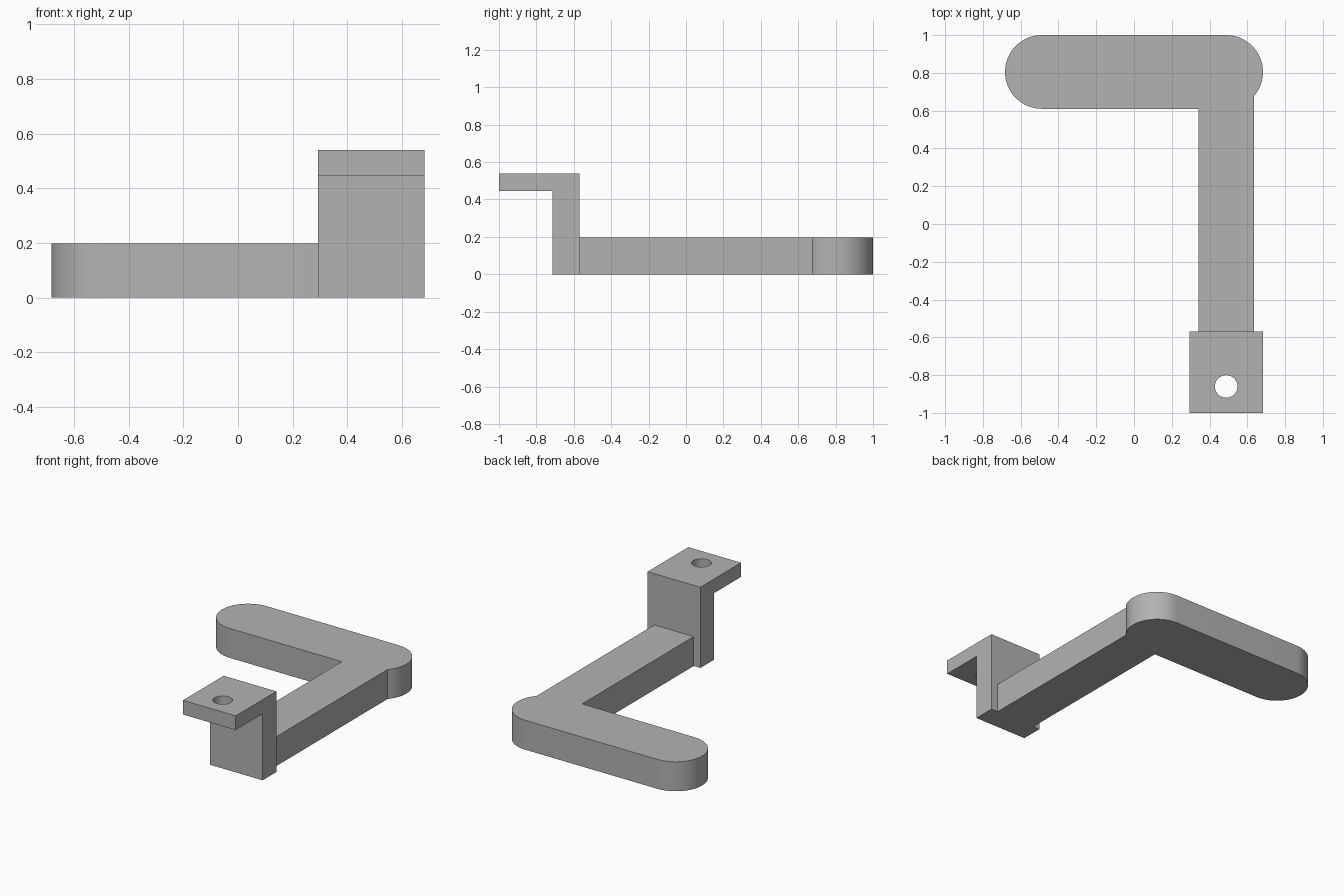
import bpy, bmesh
from math import cos, sin, radians, degrees, acos
from mathutils import Matrix, Vector

if "Cube" in bpy.data.objects:
    bpy.data.objects.remove(bpy.data.objects["Cube"], do_unlink=True)

grey = bpy.data.materials.new("plain grey")
grey.use_nodes = True
COLOUR = (0.45, 0.45, 0.45, 1)
grey.diffuse_color = COLOUR
grey.node_tree.nodes["Principled BSDF"].inputs["Base Color"].default_value = COLOUR


def prism(name, outline, depth):
    """Extrude a closed outline of 3D points along a depth vector."""
    bm = bmesh.new()
    face = bm.faces.new([bm.verts.new(p) for p in outline])
    top = bmesh.ops.extrude_face_region(bm, geom=[face])["geom"]
    bmesh.ops.translate(bm, vec=Vector(depth),
                        verts=[g for g in top if isinstance(g, bmesh.types.BMVert)])
    bmesh.ops.recalc_face_normals(bm, faces=bm.faces)
    mesh = bpy.data.meshes.new(name)
    bm.to_mesh(mesh)
    bm.free()
    obj = bpy.data.objects.new(name, mesh)
    bpy.context.collection.objects.link(obj)
    mesh.materials.append(grey)
    return obj


def arc(cx, cy, r, start, end, steps):
    angles = [radians(start + (end - start) * i / steps) for i in range(steps + 1)]
    return [(cx + r * cos(a), cy + r * sin(a), 0) for a in angles]


def smooth(obj):
    bpy.ops.object.select_all(action='DESELECT')
    obj.select_set(True)
    bpy.context.view_layer.objects.active = obj
    bpy.ops.object.shade_smooth_by_angle(angle=radians(30))


# Main dimensions
R = 0.195            # rounded grip radius
AXIS = 0.488         # x of the shank centre and grip end centres
GRIP_Y = 0.805
HALF = 0.146         # half width of the shank
HEIGHT = 0.197
BACK, FRONT = -0.57, -0.715   # bracket wall

# Rounded grip and straight shank share one flat outline
meet = -degrees(acos(HALF / R))
outline = arc(AXIS, GRIP_Y, R, meet, 90, 24)
outline += arc(-AXIS, GRIP_Y, R, 90, 270, 32)
outline += [(AXIS - HALF, GRIP_Y - R, 0), (AXIS - HALF, BACK, 0), (AXIS + HALF, BACK, 0)]
handle = prism("grip_and_shank", outline, (0, 0, HEIGHT))
smooth(handle)

# Stepped bracket: upright wall with a forward flange
step = [(FRONT, 0), (BACK, 0), (BACK, 0.54), (-1, 0.54), (-1, 0.445), (FRONT, 0.445)]
bracket = prism("mounting_bracket", [(AXIS - R, y, z) for y, z in step], (2 * R, 0, 0))

# Round screw hole through the flange
cutter = prism("hole_cutter", arc(AXIS, -0.86, 0.06, 0, 345, 23), (0, 0, 1))
cutter.location.z = 0.2
cutter.hide_render = True
cut = bracket.modifiers.new("screw hole", 'BOOLEAN')
cut.operation, cut.solver, cut.object = 'DIFFERENCE', 'EXACT', cutter
bpy.context.view_layer.objects.active = bracket
bpy.ops.object.modifier_apply(modifier=cut.name)
bpy.data.objects.remove(cutter, do_unlink=True)
smooth(bracket)
